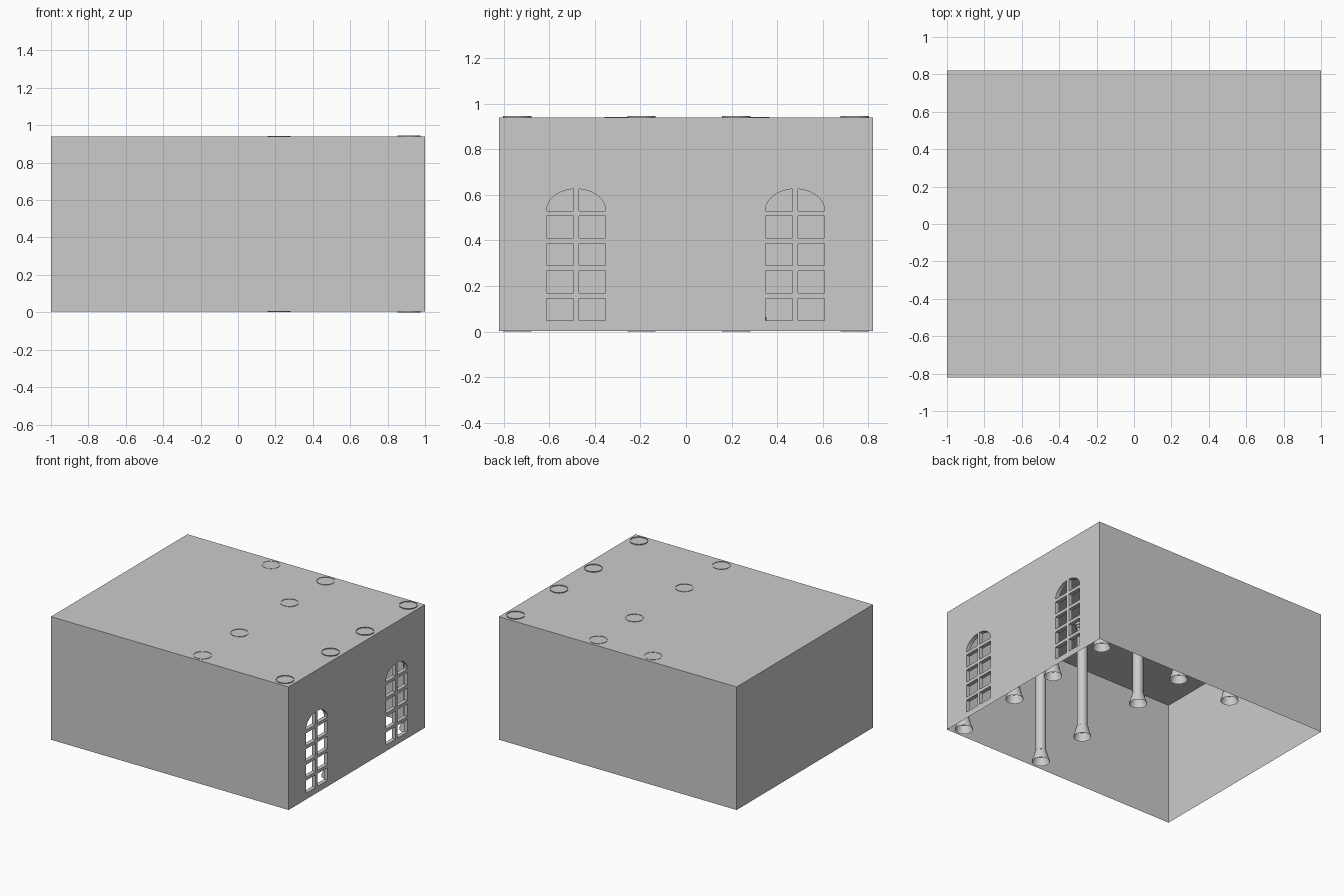
import bpy, bmesh, math
from mathutils import Vector

if "Cube" in bpy.data.objects:
    bpy.data.objects.remove(bpy.data.objects["Cube"])

HX, HY, Z0, Z1 = 1.0, 0.82, 0.003, 0.939
REVEAL = 0.03


def finish(name, bm, smooth=False):
    me = bpy.data.meshes.new(name)
    bm.to_mesh(me)
    bm.free()
    ob = bpy.data.objects.new(name, me)
    bpy.context.collection.objects.link(ob)
    if smooth:
        bpy.ops.object.select_all(action='DESELECT')
        ob.select_set(True)
        bpy.context.view_layer.objects.active = ob
        bpy.ops.object.shade_smooth_by_angle(angle=math.radians(30))
    return ob


# Room shell: ceiling and three plain walls, open underneath
bm = bmesh.new()
bmesh.ops.create_cube(bm, size=1)
for v in bm.verts:
    v.co = (v.co.x * 2 * HX, v.co.y * 2 * HY, Z0 + (v.co.z + 0.5) * (Z1 - Z0))
bm.normal_update()
drop = [f for f in bm.faces if f.normal.z < -0.5 or f.normal.x > 0.5]
bmesh.ops.delete(bm, geom=drop, context='FACES')
finish("room_shell", bm)


# Pane outlines (y, z) for one arched window centred on yc
def window_panes(yc):
    panes = []
    for s in (-1, 1):
        a, b = yc + s * 0.012, yc + s * 0.13
        for z in (0.05, 0.17, 0.29, 0.41):
            panes.append([(a, z), (b, z), (b, z + 0.096), (a, z + 0.096)])
        t_end = math.acos(0.012 / 0.13)
        arc = [(yc + s * 0.13 * math.cos(t_end * i / 10),
                0.53 + 0.096 * math.sin(t_end * i / 10)) for i in range(11)]
        panes.append([(a, 0.53)] + arc)
    return panes


# Window wall: flat face pierced by panes, each with a reveal going inwards
bm = bmesh.new()


def loop(points):
    vs = [bm.verts.new((HX, y, z)) for y, z in points]
    return [bm.edges.new((vs[i], vs[(i + 1) % len(vs)])) for i in range(len(vs))]


edges = loop([(-HY, Z0), (HY, Z0), (HY, Z1), (-HY, Z1)])
holes = []
for yc in (-0.482, 0.478):
    for pane in window_panes(yc):
        holes += loop(pane)
bmesh.ops.triangle_fill(bm, edges=edges + holes, use_beauty=True,
                        normal=Vector((1, 0, 0)))
ext = bmesh.ops.extrude_edge_only(bm, edges=holes)
for v in ext["geom"]:
    if isinstance(v, bmesh.types.BMVert):
        v.co.x -= REVEAL
bmesh.ops.recalc_face_normals(bm, faces=bm.faces)
bm.normal_update()
if sum(f.normal.x * f.calc_area() for f in bm.faces) < 0:
    bmesh.ops.reverse_faces(bm, faces=bm.faces)
finish("window_wall", bm)

# Columns: turned profile (radius, height from the end), mirrored top to bottom
END = [(0.062, 0), (0.062, 0.008), (0.047, 0.05), (0.047, 0.06),
       (0.043, 0.062), (0.043, 0.078), (0.037, 0.082)]


def column(name, x, y, z0, z1, sides=32):
    prof = [(r, z0 + h) for r, h in END] + [(r, z1 - h) for r, h in reversed(END)]
    bm = bmesh.new()
    rings = [[bm.verts.new((x + r * math.cos(2 * math.pi * i / sides),
                            y + r * math.sin(2 * math.pi * i / sides), z))
              for i in range(sides)] for r, z in prof]
    for lo, hi in zip(rings, rings[1:]):
        for i in range(sides):
            j = (i + 1) % sides
            bm.faces.new((lo[i], lo[j], hi[j], hi[i]))
    finish(name, bm, smooth=True)


rows = [(0.915, (-0.74, -0.195, 0.22, 0.74), 0.0, 0.945),
        (0.22, (-0.74, -0.295, 0.305, 0.74), 0.002, 0.942),
        (-0.24, (0.74,), 0.003, 0.941)]
n = 0
for x, ys, z0, z1 in rows:
    for y in ys:
        n += 1
        column(f"column_{n}", x, y, z0, z1)
